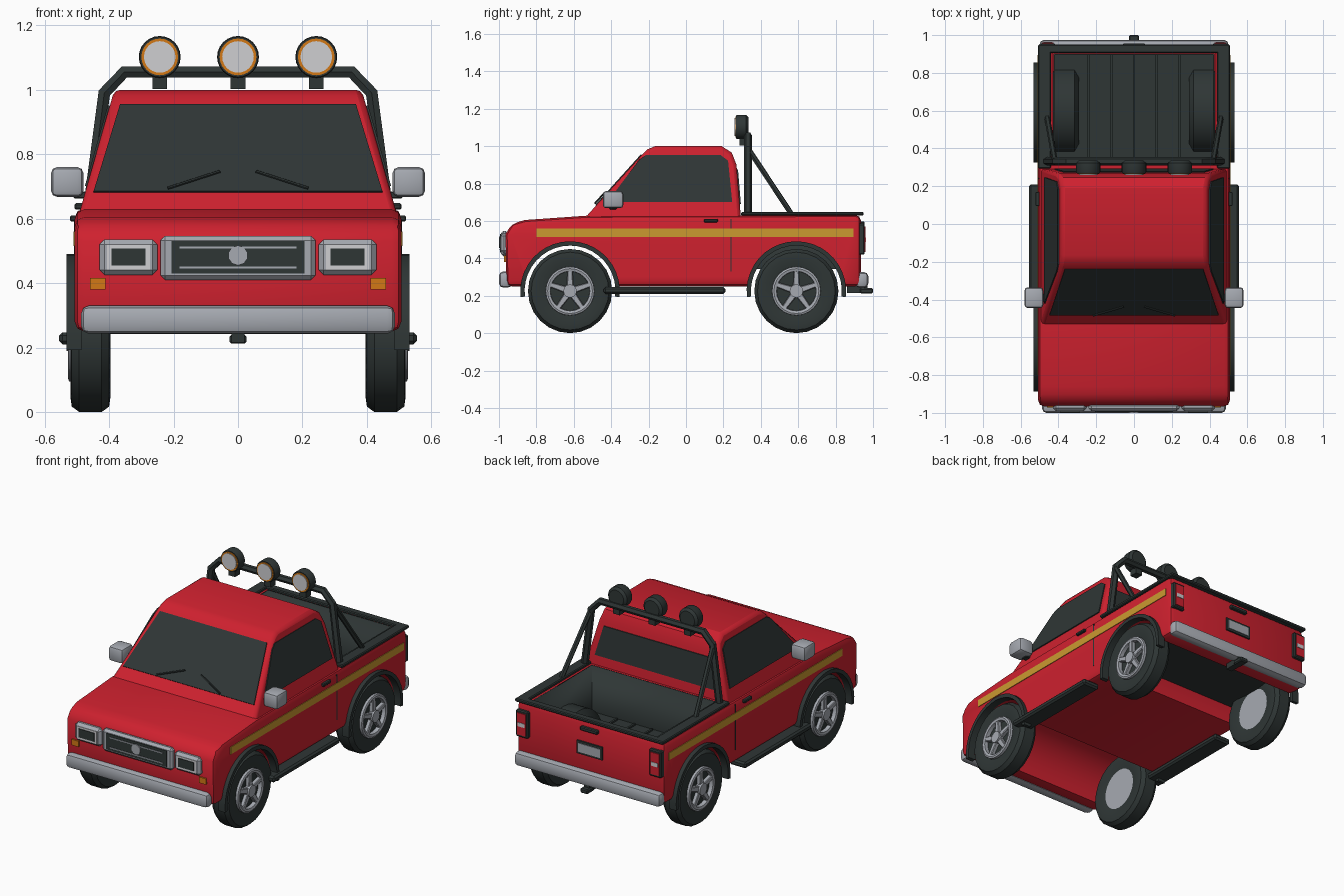
import bpy, bmesh
from math import sin, cos, pi, radians
from mathutils import Vector

if "Cube" in bpy.data.objects:
    bpy.data.objects.remove(bpy.data.objects["Cube"])


def material(name, rgb):
    m = bpy.data.materials.new(name)
    m.use_nodes = True
    m.diffuse_color = (*rgb, 1)
    m.node_tree.nodes["Principled BSDF"].inputs["Base Color"].default_value = (*rgb, 1)
    return m


RED = material("red paint", (0.62, 0.015, 0.028))
DARK = material("charcoal", (0.028, 0.037, 0.036))
SILVER = material("silver", (0.38, 0.40, 0.44))
LENS = material("pale lens", (0.62, 0.62, 0.64))
ORANGE = material("orange", (0.65, 0.19, 0.008))
GOLD = material("gold stripe", (0.60, 0.32, 0.03))
made = []


def finish(ob, mat, mirror):
    ob.data.materials.append(mat)
    if mirror:
        ob.modifiers.new("Mirror", "MIRROR")
    made.append(ob)
    return ob


def from_bmesh(name, bm, mat, mirror):
    bmesh.ops.recalc_face_normals(bm, faces=bm.faces)
    me = bpy.data.meshes.new(name)
    bm.to_mesh(me)
    bm.free()
    ob = bpy.data.objects.new(name, me)
    bpy.context.collection.objects.link(ob)
    return finish(ob, mat, mirror)


def prism(name, pts, vec, mat, bevel=0, mirror=False, segs=1):
    """Polygon swept along a vector, with optional bevelled edges."""
    bm = bmesh.new()
    face = bm.faces.new([bm.verts.new(p) for p in pts])
    ext = bmesh.ops.extrude_face_region(bm, geom=[face], use_keep_orig=True)
    bmesh.ops.translate(bm, vec=vec, verts=[v for v in ext["geom"] if isinstance(v, bmesh.types.BMVert)])
    bmesh.ops.recalc_face_normals(bm, faces=bm.faces)
    if bevel:
        edges = [e for e in bm.edges if e.calc_face_angle(0) > radians(40)]
        bmesh.ops.bevel(bm, geom=edges, offset=bevel, segments=segs, affect='EDGES', profile=0.5)
    return from_bmesh(name, bm, mat, mirror)


def box(name, x, y, z, mat, bevel=0, mirror=False, segs=1):
    pts = [(x[0], y[0], z[0]), (x[0], y[1], z[0]), (x[0], y[1], z[1]), (x[0], y[0], z[1])]
    return prism(name, pts, (x[1] - x[0], 0, 0), mat, bevel, mirror, segs)


def lathe(name, profile, centre, axis, mat, segs=24, mirror=False):
    """Spin (along, radius) points about the X or Y axis through centre."""
    c = Vector(centre)
    direction = Vector((1, 0, 0)) if axis == "X" else Vector((0, 1, 0))
    bm = bmesh.new()
    vs = [bm.verts.new(c + direction * a + Vector((0, 0, r))) for a, r in profile]
    es = [bm.edges.new(p) for p in zip(vs, vs[1:])]
    bmesh.ops.spin(bm, geom=vs + es, cent=c, axis=direction, angle=2 * pi, steps=segs)
    bmesh.ops.remove_doubles(bm, verts=bm.verts, dist=0.0005)
    return from_bmesh(name, bm, mat, mirror)


def disc(name, centre, axis, r, a0, a1, mat, segs=24, mirror=False):
    return lathe(name, [(a0, 0), (a0, r), (a1, r), (a1, 0)], centre, axis, mat, segs, mirror)


def tube(name, path, r, mat, mirror=False):
    cu = bpy.data.curves.new(name, "CURVE")
    cu.dimensions = "3D"
    cu.bevel_depth, cu.bevel_resolution, cu.use_fill_caps = r, 1, True
    sp = cu.splines.new("POLY")
    sp.points.add(len(path) - 1)
    for p, co in zip(sp.points, path):
        p.co = (*co, 1)
    tmp = bpy.data.objects.new(name + "_path", cu)
    bpy.context.collection.objects.link(tmp)
    me = bpy.data.meshes.new_from_object(tmp.evaluated_get(bpy.context.evaluated_depsgraph_get()))
    bpy.data.objects.remove(tmp)
    me.materials.clear()
    ob = bpy.data.objects.new(name, me)
    bpy.context.collection.objects.link(ob)
    return finish(ob, mat, mirror)


def cut(target, cutter):
    mod = target.modifiers.new("Cut", "BOOLEAN")
    mod.operation, mod.solver, mod.object = "DIFFERENCE", "EXACT", cutter
    bpy.context.view_layer.objects.active = target
    bpy.ops.object.modifier_apply(modifier=mod.name)
    made.remove(cutter)
    bpy.data.objects.remove(cutter)


AXLES = (-0.62, 0.59)
HUB_Z = 0.225

# Lower body with wheel tunnels and bed opening
side = [(-0.96, 0.25), (-0.965, 0.53), (-0.93, 0.585), (-0.86, 0.605), (-0.53, 0.628), (0.935, 0.632), (0.935, 0.25)]
body = prism("body", [(-0.507, y, z) for y, z in side], (1.014, 0, 0), RED, 0.03, segs=2)
for y in AXLES:
    cut(body, disc("wheel_cutter", (0, y, HUB_Z), "X", 0.246, -0.7, 0.7, RED, 40))
cut(body, box("bed_cutter", (-0.428, 0.428), (0.31, 0.905), (0.34, 0.9), RED))


# Cab, tapering towards the roof
def cab_x(z):
    return 0.492 - (z - 0.62) * 0.285


roofline = [(-0.555, 0.6), (-0.23, 0.96), (-0.205, 0.983), (-0.165, 1.0), (0.19, 1.0), (0.245, 0.965), (0.27, 0.9), (0.295, 0.6)]
cab = prism("cab", [(-1, y, z) for y, z in roofline], (2, 0, 0), RED)
for v in cab.data.vertices:
    v.co.x *= cab_x(v.co.z)
soft = cab.modifiers.new("Soft edges", "BEVEL")
soft.width, soft.segments, soft.limit_method, soft.angle_limit = 0.018, 2, "ANGLE", radians(40)

# Windows
side_glass = [(-0.42, 0.70), (-0.385, 0.745), (-0.25, 0.925), (-0.215, 0.95), (0.185, 0.95), (0.225, 0.92), (0.247, 0.70)]
prism("side_window", [(cab_x(z), y, z) for y, z in side_glass], (0.006, 0, 0.002), DARK, mirror=True)


def screen_y(z):
    return -0.555 + (z - 0.6) * 0.9028


prism("windshield", [(x, screen_y(z), z) for x, z in ((-0.448, 0.682), (0.448, 0.682), (0.366, 0.952), (-0.366, 0.952))],
      (0, -0.004, 0.004), DARK)
prism("rear_window", [(x, 0.295 - (z - 0.6) / 12, z) for x, z in ((-0.42, 0.69), (0.42, 0.69), (0.37, 0.875), (-0.37, 0.875))],
      (0, 0.006, 0), DARK)
tube("wiper", [(0.217, screen_y(0.69) - 0.012, 0.695), (0.056, screen_y(0.742) - 0.012, 0.747)], 0.005, DARK, True)

# Side trim
box("side_stripe", (0.503, 0.511), (-0.80, 0.895), (0.515, 0.56), GOLD, mirror=True)
box("door_seam", (0.503, 0.509), (0.238, 0.244), (0.33, 0.61), DARK, mirror=True)
box("door_handle", (0.50, 0.522), (0.095, 0.17), (0.592, 0.61), DARK, 0.004, True)
box("side_step", (0.44, 0.555), (-0.44, 0.21), (0.21, 0.247), DARK, 0.01, True)
box("mirror_arm", (0.44, 0.51), (-0.41, -0.37), (0.662, 0.685), DARK, 0.004, True)
box("door_mirror", (0.48, 0.58), (-0.445, -0.335), (0.668, 0.76), SILVER, 0.018, True, 2)

# Wheels and arches
tyre = [(-0.05, 0.125), (-0.062, 0.18), (-0.058, 0.208), (-0.035, 0.225), (0.035, 0.225), (0.058, 0.208), (0.062, 0.18), (0.05, 0.125)]
for y in AXLES:
    hub = (0.458, y, HUB_Z)
    lathe("tyre", tyre, hub, "X", DARK, 24, True)
    disc("wheel_back", hub, "X", 0.128, -0.05, -0.02, SILVER, 24, True)
    disc("wheel_dish", hub, "X", 0.128, 0, 0.042, DARK, 24, True)
    lathe("rim_ring", [(0.03, 0.132), (0.066, 0.13), (0.07, 0.12), (0.066, 0.106), (0.03, 0.104)], hub, "X", SILVER, 24, True)
    disc("hub_cap", hub, "X", 0.036, 0.03, 0.075, SILVER, 12, True)
    for k in range(5):
        a = 2 * pi * k / 5
        out, across = Vector((0, sin(a), cos(a))), Vector((0, cos(a), -sin(a)))
        base = Vector(hub) + Vector((0.035, 0, 0))
        quad = [base + out * r + across * w for r, w in ((0.02, -0.018), (0.112, -0.013), (0.112, 0.013), (0.02, 0.018))]
        prism("spoke", quad, (0.03, 0, 0), SILVER, 0.004, True)
    angles = [radians(-7 + 194 * i / 20) for i in range(21)]
    arc = [(0.243, a) for a in angles] + [(0.266, a) for a in reversed(angles)]
    prism("wheel_arch", [(0.485, y + r * cos(a), HUB_Z + r * sin(a)) for r, a in arc], (0.047, 0, 0), DARK, mirror=True)

# Cargo bed
bm = bmesh.new()
bmesh.ops.create_cube(bm, size=1)
for v in bm.verts:
    v.co = (v.co.x * 0.852, 0.6075 + v.co.y * 0.591, 0.488 + v.co.z * 0.29)
bmesh.ops.delete(bm, geom=[f for f in bm.faces if f.calc_center_median().z > 0.6], context="FACES")
liner = from_bmesh("bed_liner", bm, DARK, False)
thick = liner.modifiers.new("Thickness", "SOLIDIFY")
thick.thickness, thick.offset = 0.01, -1
lathe("bed_wheel_hump", [(0.29, 0), (0.29, 0.2), (0.315, 0.238), (0.425, 0.238), (0.425, 0)], (0, 0.6, 0.25), "X", DARK, 32, True)
# Trim away the lower half of the humps
for ob in [o for o in made if o.name.startswith("bed_wheel_hump")]:
    cut(ob, box("hump_cutter", (-1, 1), (0, 1.2), (-0.3, 0.35), DARK))
for i in range(5):
    x = -0.24 + 0.12 * i
    box("bed_rib", (x - 0.006, x + 0.006), (0.33, 0.895), (0.35, 0.36), DARK)
box("bed_rail", (0.44, 0.508), (0.295, 0.94), (0.628, 0.648), DARK, 0.005, True)
box("tailgate_rail", (-0.508, 0.508), (0.905, 0.95), (0.628, 0.648), DARK, 0.005)

# Roll bar with lamps
tube("roll_bar", [(-0.462, 0.332, 0.63), (-0.415, 0.332, 0.99), (-0.353, 0.332, 1.055),
                  (0.353, 0.332, 1.055), (0.415, 0.332, 0.99), (0.462, 0.332, 0.63)], 0.022, DARK)
tube("roll_bar_brace", [(0.42, 0.34, 0.975), (0.46, 0.565, 0.635)], 0.015, DARK, True)
for x in (-0.243, 0, 0.243):
    c = (x, 0.3, 1.102)
    box("lamp_bracket", (x - 0.023, x + 0.023), (0.285, 0.335), (1.003, 1.06), DARK)
    lathe("lamp_housing", [(-0.032, 0), (-0.032, 0.062), (-0.026, 0.065), (0.022, 0.065), (0.035, 0.05), (0.035, 0)], c, "Y", DARK)
    disc("lamp_ring", c, "Y", 0.057, -0.036, -0.03, ORANGE)
    disc("lamp_lens", c, "Y", 0.049, -0.04, -0.03, LENS)

# Front end
box("grille_frame", (-0.24, 0.24), (-0.99, -0.95), (0.41, 0.547), SILVER, 0.014)
box("grille_panel", (-0.207, 0.207), (-0.994, -0.985), (0.43, 0.53), DARK)
for z in (0.448, 0.51):
    box("grille_bar", (-0.182, 0.182), (-0.998, -0.99), (z - 0.003, z + 0.003), SILVER)
disc("grille_disc", (0, -0.99, 0.486), "Y", 0.031, -0.01, 0.01, SILVER, 10)
box("headlight_frame", (0.25, 0.43), (-0.99, -0.94), (0.425, 0.536), SILVER, 0.016, True)
box("headlight_lens", (0.273, 0.407), (-0.993, -0.985), (0.44, 0.52), LENS, mirror=True)
box("headlight_core", (0.287, 0.393), (-0.997, -0.988), (0.455, 0.508), DARK, mirror=True)
box("indicator", (0.412, 0.46), (-0.972, -0.93), (0.38, 0.416), ORANGE, mirror=True)
box("front_bumper", (-0.487, 0.487), (-1.0, -0.93), (0.243, 0.33), SILVER, 0.024, segs=2)

# Rear end
box("rear_bumper", (-0.5, 0.5), (0.905, 0.975), (0.242, 0.327), SILVER, 0.024, segs=2)
box("tail_light_housing", (0.415, 0.498), (0.92, 0.955), (0.42, 0.585), DARK, 0.006, True)
box("tail_light", (0.427, 0.486), (0.95, 0.96), (0.435, 0.57), RED, mirror=True)
box("reverse_light", (0.433, 0.48), (0.955, 0.963), (0.488, 0.512), LENS, mirror=True)
box("tailgate_handle", (-0.06, 0.06), (0.925, 0.955), (0.572, 0.596), DARK, 0.005)
box("plate_frame", (-0.088, 0.088), (0.93, 0.945), (0.42, 0.50), DARK)
box("number_plate", (-0.074, 0.074), (0.94, 0.949), (0.433, 0.487), SILVER)
box("tow_bar", (-0.02, 0.02), (0.86, 0.97), (0.215, 0.26), DARK)
box("tow_hitch", (-0.026, 0.026), (0.93, 1.0), (0.212, 0.24), DARK, 0.006)

# Smooth shading with sharp edges kept
bpy.ops.object.select_all(action="DESELECT")
for ob in made:
    ob.select_set(True)
bpy.context.view_layer.objects.active = body
bpy.ops.object.shade_smooth_by_angle(angle=radians(32))
